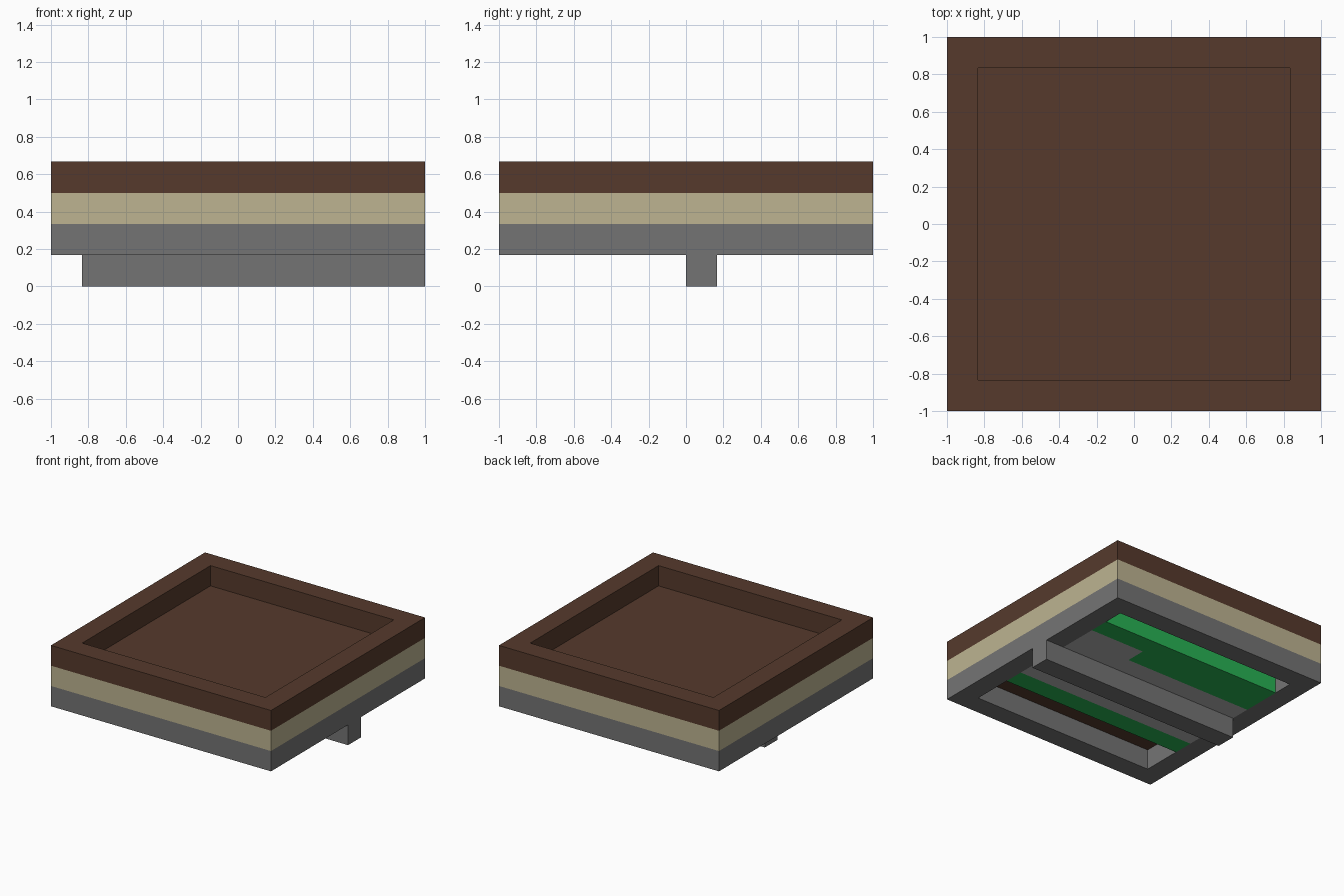
import bpy
import bmesh

cube = bpy.data.objects.get("Cube")
if cube:
    bpy.data.objects.remove(cube, do_unlink=True)

U = 1 / 6  # grid step: the tray is 12 x 12 x 4 steps


def material(name, rgb):
    linear = [((c / 255 + 0.055) / 1.055) ** 2.4 for c in rgb]
    mat = bpy.data.materials.new(name)
    mat.use_nodes = True
    mat.diffuse_color = (*linear, 1)
    mat.node_tree.nodes["Principled BSDF"].inputs["Base Color"].default_value = (*linear, 1)
    return mat


brown = material("dark brown", (86, 58, 44))
beige = material("beige", (189, 180, 145))
grey = material("mid grey", (116, 116, 116))
light_grey = material("light grey", (178, 178, 178))
green = material("green", (40, 178, 84))


def extrude(name, faces, layer, mat):
    """Raise flat outlines, given in grid steps, by one layer."""
    bm = bmesh.new()
    cache = {}
    for face in faces:
        for p in face:
            if p not in cache:
                cache[p] = bm.verts.new((p[0] * U, p[1] * U, layer * U))
        bm.faces.new([cache[p] for p in face])
    result = bmesh.ops.extrude_face_region(bm, geom=bm.faces[:])
    top = [v for v in result["geom"] if isinstance(v, bmesh.types.BMVert)]
    bmesh.ops.translate(bm, vec=(0, 0, U), verts=top)
    bmesh.ops.recalc_face_normals(bm, faces=bm.faces[:])
    mesh = bpy.data.meshes.new(name)
    bm.to_mesh(mesh)
    bm.free()
    mesh.materials.append(mat)
    obj = bpy.data.objects.new(name, mesh)
    bpy.context.collection.objects.link(obj)


def rect(x0, x1, y0, y1):
    return [(x0, y0), (x1, y0), (x1, y1), (x0, y1)]


def frame(name, layer, mat):
    outer, inner = rect(-6, 6, -6, 6), rect(-5, 5, -5, 5)
    sides = []
    for i in range(4):
        j = (i + 1) % 4
        sides.append([outer[i], outer[j], inner[j], inner[i]])
    extrude(name, sides, layer, mat)


# Stacked square frames and the recessed floor
frame("lower_frame", 1, grey)
frame("middle_frame", 2, beige)
frame("upper_rim", 3, brown)
extrude("tray_floor", [rect(-5, 5, -5, 5)], 2, brown)

# Keel bar under the tray
extrude("keel_bar", [rect(-5, 6, 0, 1)], 0, grey)

# Underside panels set into the lower frame
extrude("centre_panel", [[(-5, -2), (5, -2), (5, 3), (2, 3), (2, 2), (-5, 2)]], 1, light_grey)
extrude("back_panel", [[(-5, 2), (2, 2), (2, 3), (5, 3), (5, 4), (-5, 4)]], 1, green)
extrude("front_panel", [rect(-5, 5, -3, -2)], 1, green)
